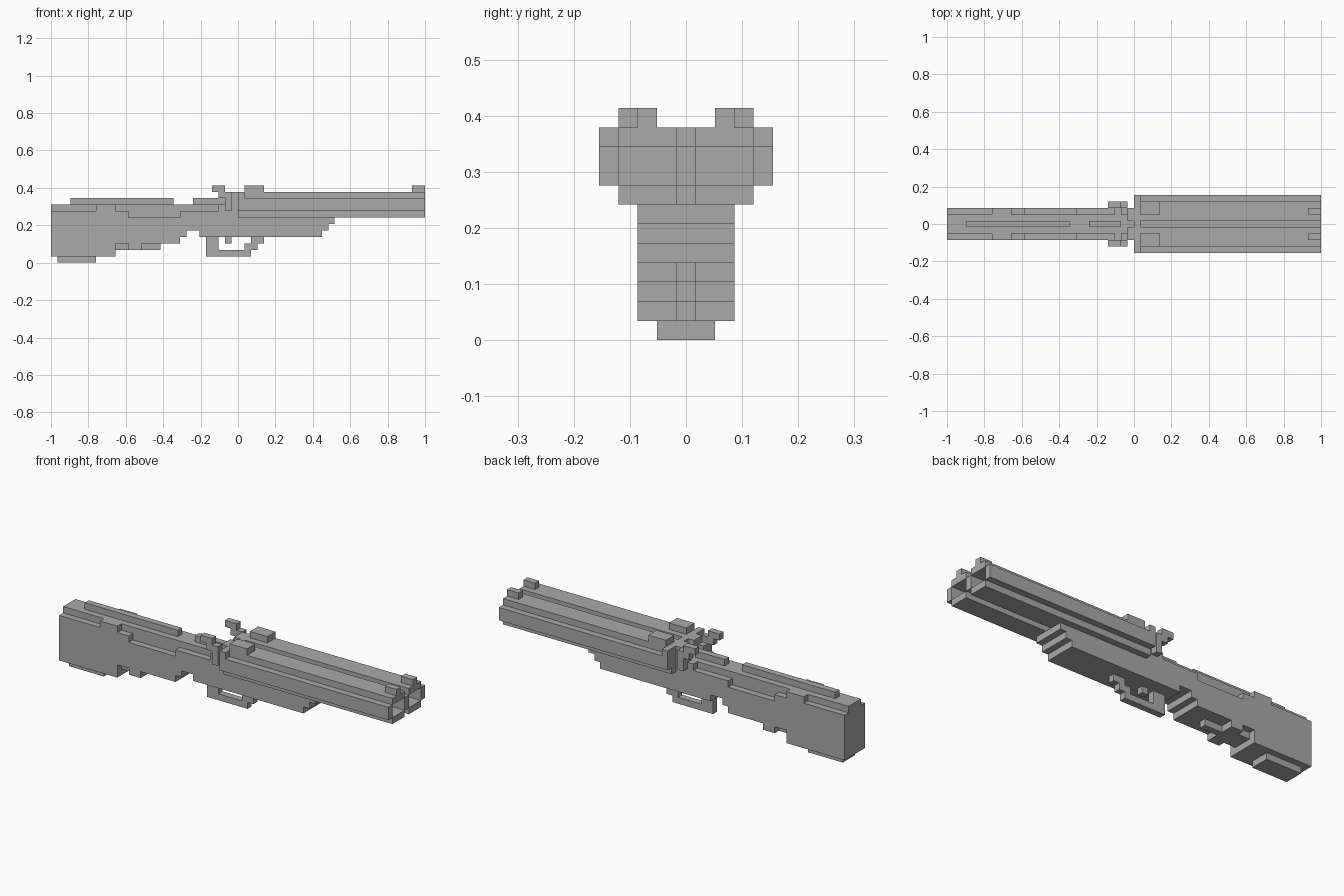
import bpy, bmesh
from mathutils import Vector

U = 2 / 58  # size of one block unit

old = bpy.data.objects.get("Cube")
if old:
    bpy.data.objects.remove(old, do_unlink=True)

grey = bpy.data.materials.new("plain_grey")
grey.use_nodes = True
COLOUR = (0.4, 0.4, 0.4, 1)
grey.diffuse_color = COLOUR
grey.node_tree.nodes["Principled BSDF"].inputs["Base Color"].default_value = COLOUR


def add_box(bm, x0, x1, y0, y1, z0, z1):
    lo = Vector((x0 - 29, y0, z0)) * U
    hi = Vector((x1 - 29, y1, z1)) * U
    verts = bmesh.ops.create_cube(bm, size=1)["verts"]
    for v in verts:
        v.co = Vector(hi[i] if v.co[i] > 0 else lo[i] for i in range(3))


def make(name, bm):
    mesh = bpy.data.meshes.new(name)
    bm.to_mesh(mesh)
    bm.free()
    mesh.materials.append(grey)
    bpy.context.collection.objects.link(bpy.data.objects.new(name, mesh))


def centred(name, half, spans):
    """Blocks (x0, x1, z0, z1) straddling the middle plane."""
    bm = bmesh.new()
    for x0, x1, z0, z1 in spans:
        add_box(bm, x0, x1, -half, half, z0, z1)
    make(name, bm)


def paired(name, y0, y1, spans):
    """Blocks (x0, x1, z0, z1) repeated on the left and right."""
    bm = bmesh.new()
    for x0, x1, z0, z1 in spans:
        add_box(bm, x0, x1, y0, y1, z0, z1)
        add_box(bm, x0, x1, -y1, -y0, z0, z1)
    make(name, bm)


# Stock: core, stepped cheeks, keel, heel and comb
centred("stock_core", 1.5, [(0, 10, 1, 9), (10, 14, 2, 9), (14, 20, 3, 9),
                            (20, 21, 4, 9), (21, 26, 5, 9)])
paired("stock_cheeks", 1.5, 2.5, [(0, 7, 1, 8), (7, 10, 1, 9), (10, 12, 3, 8),
                                  (12, 14, 2, 7), (14, 20, 3, 7),
                                  (20, 21, 4, 8), (21, 26, 5, 8)])
centred("stock_keel", 0.5, [(14, 17, 2, 3)])
centred("stock_heel", 1.5, [(1, 7, 0, 1)])
centred("stock_comb", 0.5, [(3, 19, 9, 10)])

# Receiver with top lever and breech lugs
centred("receiver", 2.5, [(23, 26, 4, 5), (26, 30, 4, 9)])
centred("top_lever", 0.5, [(22, 27, 9, 10)])
paired("breech_lugs", 0.5, 2.5, [(28, 29, 9, 11)])
centred("breech_plate", 3.5, [(29, 30, 7, 11)])
paired("breech_sides", 3.5, 4.5, [(29, 30, 8, 11)])

# Hammers
paired("hammers", 2.5, 3.5, [(25, 27, 11, 12), (26, 27, 10, 11), (27, 28, 8, 11)])
paired("hammer_spurs", 1.5, 2.5, [(27, 28, 9, 10)])

# Fore-end, stepped back at the tip
centred("fore_end", 2.5, [(30, 42, 4, 5), (30, 43, 5, 6), (30, 44, 6, 7)])

# Hollow barrels: top, bottom and outer walls with a centre rib
paired("barrel_tops", 0.5, 3.5, [(30, 58, 10, 11)])
paired("barrel_bottoms", 0.5, 3.5, [(30, 58, 7, 8)])
paired("barrel_sides", 3.5, 4.5, [(30, 58, 8, 10)])
centred("barrel_rib", 0.5, [(30, 58, 8, 10)])

# Sights
paired("rear_sights", 1.5, 3.5, [(30, 33, 11, 12)])
paired("front_sights", 1.5, 2.5, [(56, 58, 11, 12)])

# Trigger and its guard
centred("trigger", 0.5, [(27, 28, 3, 4)])
centred("trigger_guard", 0.5, [(24, 26, 1, 4), (26, 31, 1, 2),
                               (30, 32, 2, 3), (31, 33, 3, 4)])
